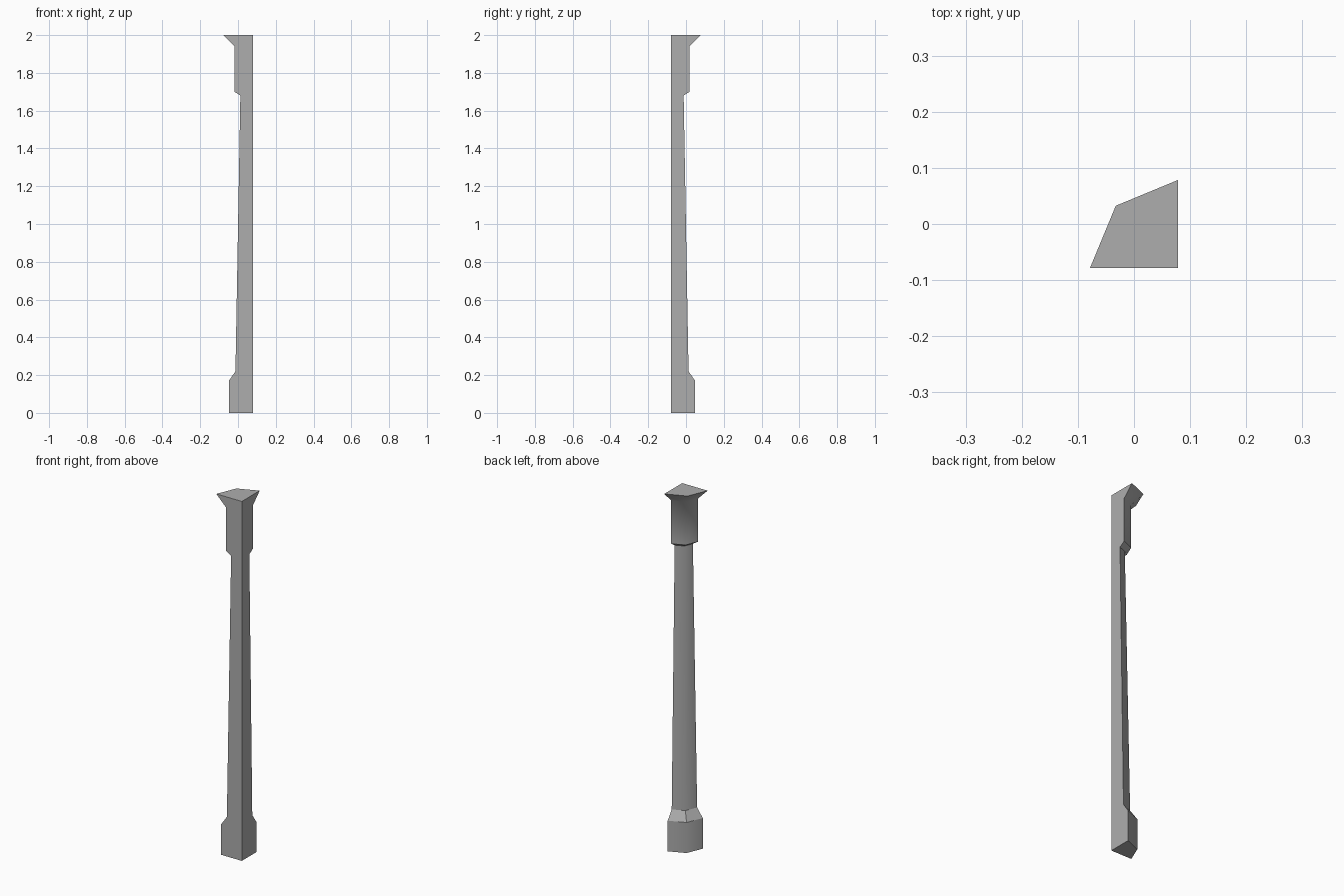
import bpy, bmesh
from math import cos, sin, pi

cube = bpy.data.objects.get("Cube")
if cube:
    bpy.data.objects.remove(cube, do_unlink=True)

# Plain stone material
stone = bpy.data.materials.new("grey_stone")
stone.use_nodes = True
colour = (0.42, 0.42, 0.42, 1)
stone.diffuse_color = colour
stone.node_tree.nodes["Principled BSDF"].inputs["Base Color"].default_value = colour

# Radius and height up the column: base, chamfer, shaft, neck, block, flare
CORNER = 0.0785
PROFILE = [(0.127, 0), (0.127, 0.17), (0.092, 0.22), (0.066, 1.68),
           (0.097, 1.70), (0.097, 1.94), (0.157, 2)]
FLAT_BANDS = (1, 3)      # chamfer and neck keep hard facets
SOFT_RINGS = (5,)        # block flows softly into the flare

# Quarter of an eight-sided column, lofted ring by ring
bm = bmesh.new()
rings = []
for radius, z in PROFILE:
    ring = [bm.verts.new((CORNER, -CORNER, z))]
    for i in range(3):
        a = pi / 2 + i * pi / 4
        ring.append(bm.verts.new((CORNER + radius * cos(a),
                                  -CORNER + radius * sin(a), z)))
    rings.append(ring)

outer = {}
for band, (low, high) in enumerate(zip(rings, rings[1:])):
    for i in range(4):
        j = (i + 1) % 4
        face = bm.faces.new((low[i], low[j], high[j], high[i]))
        if i in (1, 2):
            outer[face] = band
            face.smooth = band not in FLAT_BANDS
bm.faces.new(list(reversed(rings[0])))
bm.faces.new(rings[-1])
bmesh.ops.recalc_face_normals(bm, faces=bm.faces)

# Hard edges everywhere except along the rounded outside
for edge in bm.edges:
    bands = [outer.get(f) for f in edge.link_faces]
    if None in bands:
        edge.smooth = False
    elif bands[0] == bands[1]:
        edge.smooth = bands[0] not in FLAT_BANDS
    else:
        edge.smooth = max(bands) in SOFT_RINGS

mesh = bpy.data.meshes.new("corner_column")
bm.to_mesh(mesh)
bm.free()
mesh.materials.append(stone)
column = bpy.data.objects.new("corner_column", mesh)
bpy.context.collection.objects.link(column)
